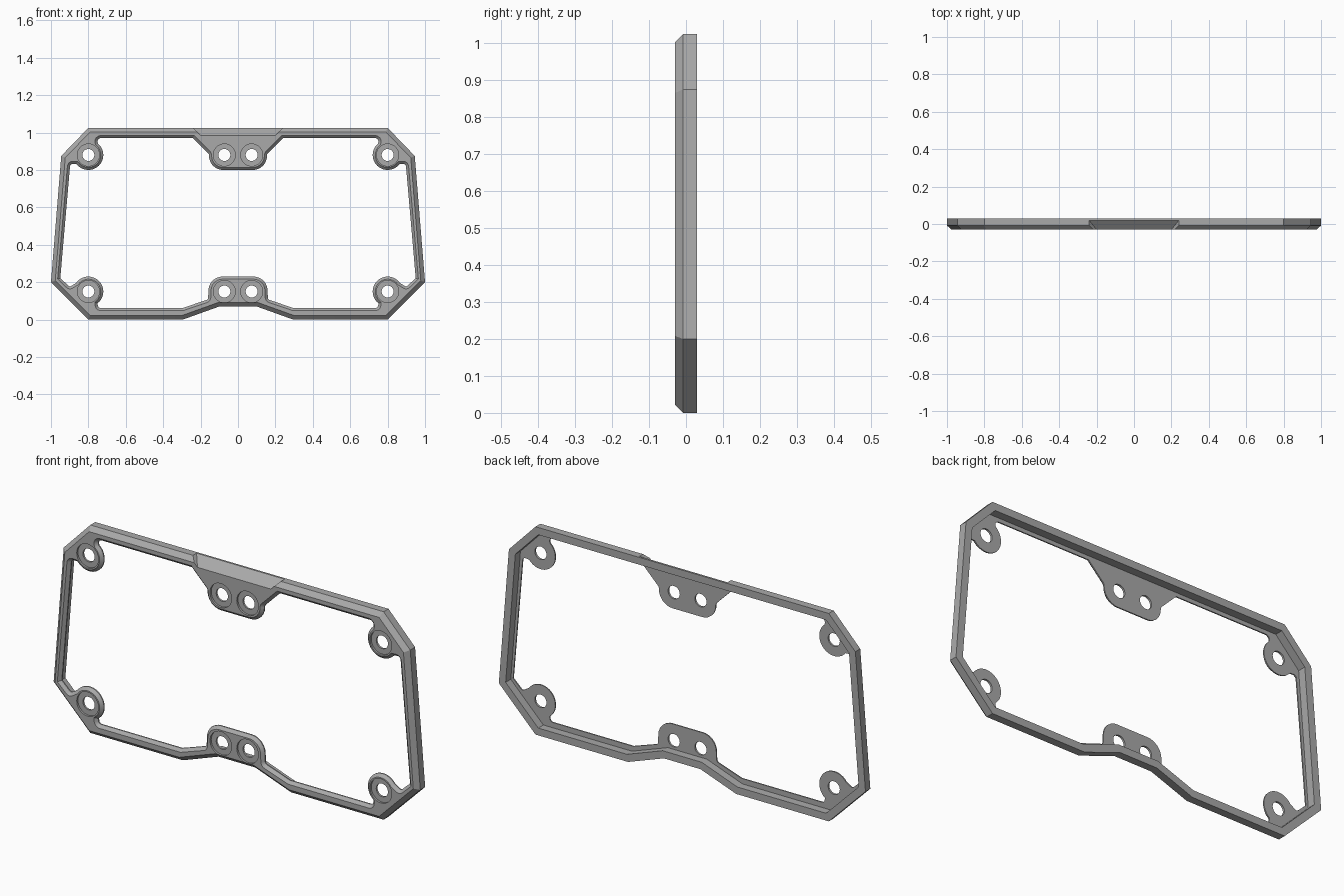
import bpy, bmesh, math
from mathutils import Vector

cube = bpy.data.objects.get("Cube")
if cube:
    bpy.data.objects.remove(cube, do_unlink=True)

BACK, FRONT = 0.03, -0.03
WEB = -0.01              # back of the thin front plate and its tabs

metal = bpy.data.materials.new("matte grey")
metal.use_nodes = True
grey = (0.4, 0.4, 0.4, 1)
metal.diffuse_color = grey
metal.node_tree.nodes["Principled BSDF"].inputs["Base Color"].default_value = grey


def rounded(points, steps=6):
    """Closed polygon of (x, z, radius), with its corners rounded."""
    out = []
    for i, (x, z, r) in enumerate(points):
        p = Vector((x, z))
        if r == 0:
            out.append(p)
            continue
        a = (Vector(points[i - 1][:2]) - p).normalized()
        b = (Vector(points[(i + 1) % len(points)][:2]) - p).normalized()
        half = a.angle(b) / 2
        centre = p + (a + b).normalized() * r / math.sin(half)
        start = p + a * r / math.tan(half) - centre
        end = p + b * r / math.tan(half) - centre
        for k in range(steps + 1):
            out.append(centre + start.lerp(end, k / steps).normalized() * r)
    return out


def offset(loop, d):
    """Grow (d > 0) or shrink a closed loop with mitred corners."""
    n = len(loop)
    area = sum(loop[i - 1].cross(loop[i]) for i in range(n))
    side = 1 if area > 0 else -1
    out = []
    for i, p in enumerate(loop):
        e1 = (p - loop[i - 1]).normalized()
        e2 = (loop[(i + 1) % n] - p).normalized()
        n1, n2 = Vector((e1.y, -e1.x)) * side, Vector((e2.y, -e2.x)) * side
        out.append(p + (n1 + n2) * d / (1 + n1.dot(n2)))
    return out


def loft(name, loop, layers):
    """Solid through copies of a loop, one per (y, offset) layer."""
    bm = bmesh.new()
    rings = [[bm.verts.new((p.x, y, p.y)) for p in offset(loop, d)]
             for y, d in layers]
    for r1, r2 in zip(rings, rings[1:]):
        for i in range(len(loop)):
            bm.faces.new((r1[i - 1], r1[i], r2[i], r2[i - 1]))
    bm.faces.new(rings[0])
    bm.faces.new(rings[-1])
    return finish(name, bm)


def finish(name, bm):
    bmesh.ops.recalc_face_normals(bm, faces=bm.faces)
    mesh = bpy.data.meshes.new(name)
    bm.to_mesh(mesh)
    bm.free()
    mesh.materials.append(metal)
    obj = bpy.data.objects.new(name, mesh)
    bpy.context.collection.objects.link(obj)
    return obj


def arc(cx, cz, r, a0, a1, steps=20):
    angles = [math.radians(a0 + (a1 - a0) * k / steps) for k in range(steps + 1)]
    return [(cx + r * math.cos(a), cz + r * math.sin(a), 0) for a in angles]


def mirrored(half):
    return half + [(-x, z, r) for x, z, r in reversed(half)]


def cut(target, cutter):
    cutter.hide_render = True
    mod = target.modifiers.new("cut", 'BOOLEAN')
    mod.operation = 'DIFFERENCE'
    mod.solver = 'EXACT'
    mod.object = cutter
    bpy.context.view_layer.objects.active = target
    bpy.ops.object.modifier_apply(modifier=mod.name)
    bpy.data.objects.remove(cutter, do_unlink=True)


# Outer body with chamfered front edge
outline = rounded(mirrored([
    (0.8, 1.025, 0), (0.945, 0.875, 0), (1, 0.2, 0),
    (0.8, 0, 0), (0.295, 0, 0), (0.1, 0.07, 0)]))
frame = loft("mounting_frame", outline, [(BACK, 0), (-0.008, 0), (FRONT, -0.022)])

# Window that leaves the middle tabs and the four corner ears
window = rounded(mirrored(
    [(0.155, 0.8, 0.074), (0.155, 0.885, 0.02), (0.24, 0.97, 0), (0.757, 0.97, 0.018)]
    + arc(0.8, 0.88, 0.08, 130, 322)
    + [(0.897, 0.833, 0.015), (0.95, 0.222, 0), (0.9, 0.175, 0.012)]
    + arc(0.8, 0.15, 0.08, 35, 232)
    + [(0.748, 0.062, 0.015), (0.295, 0.062, 0), (0.16, 0.108, 0.015),
       (0.155, 0.23, 0.074)]))
cut(frame, loft("window_cutter", window,
                [(-0.04, 0.024), (-0.016, 0), (0.04, 0)]))

# Recess behind the tabs, leaving a rim around the back
cut(frame, loft("back_recess_cutter", outline, [(WEB, -0.036), (0.04, -0.036)]))

# Counterbored screw holes
for x in (-0.8, -0.073, 0.073, 0.8):
    for z in (0.15, 0.88):
        for radius, deep in ((0.059, -0.02), (0.032, 0.05)):
            circle = [Vector(p[:2]) for p in arc(x, z, radius, 0, 360, 32)[:-1]]
            cut(frame, loft("hole_cutter", circle, [(-0.05, 0), (deep, 0)]))

# Sloped notch in the top edge: wedge between the slope and the air in front
bm = bmesh.new()
section = [(0.02, 1.025), (-0.03, 0.985), (-0.055, 0.965), (-0.055, 1.045), (0.045, 1.045)]
ends = []
for s in (-1, 1):
    ends.append([bm.verts.new((s * (0.24 + (z - 1.025)), y, z)) for y, z in section])
for i in range(len(section)):
    bm.faces.new((ends[0][i - 1], ends[0][i], ends[1][i], ends[1][i - 1]))
for end in ends:
    bm.faces.new(end)
cut(frame, finish("top_notch_cutter", bm))

# Smooth the rounded walls, keep the machined edges sharp
bpy.ops.object.select_all(action='DESELECT')
frame.select_set(True)
bpy.context.view_layer.objects.active = frame
bpy.ops.object.shade_smooth_by_angle(angle=math.radians(25))
